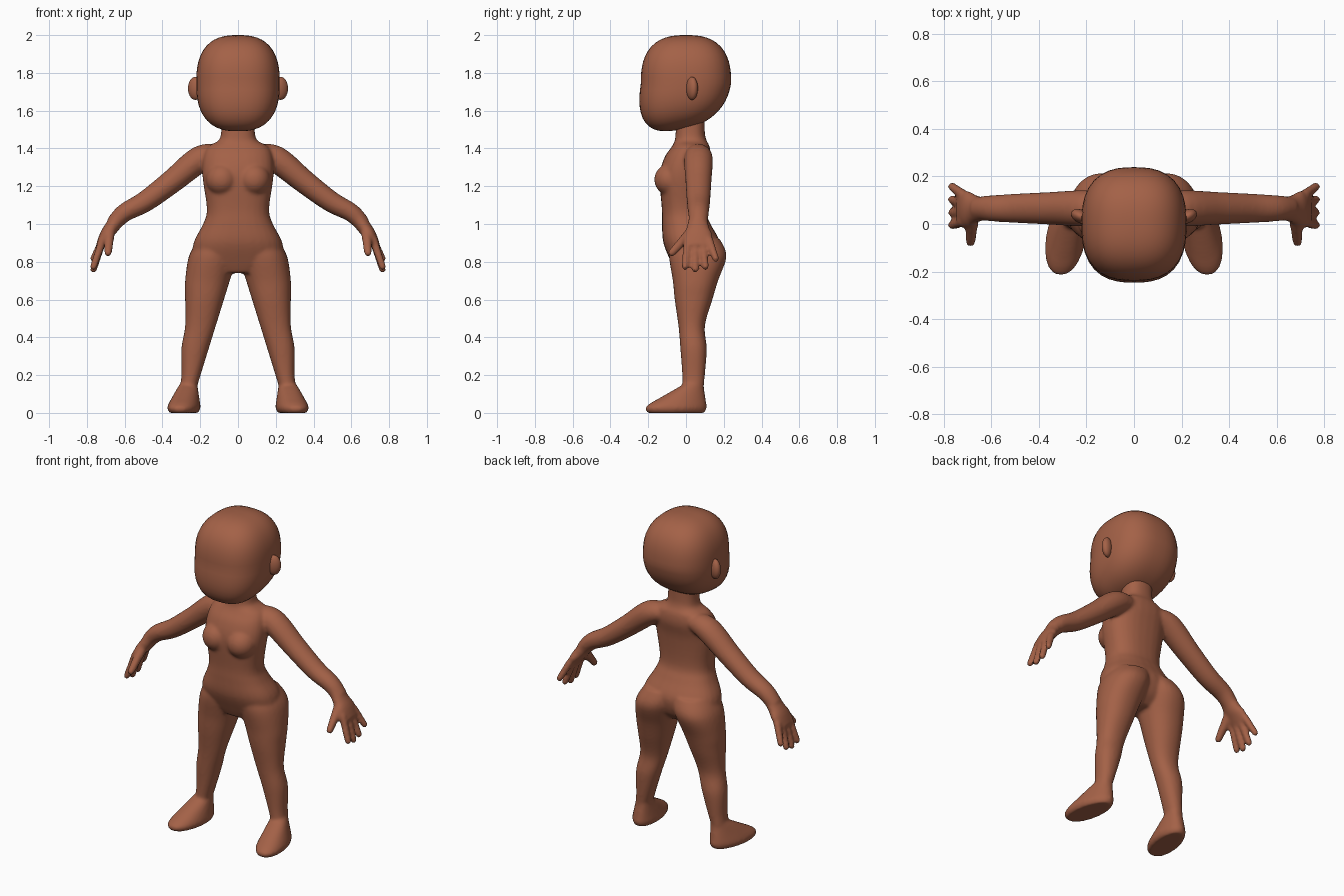
import bpy, bmesh, math
from mathutils import Vector, Matrix

cube = bpy.data.objects.get("Cube")
if cube:
    bpy.data.objects.remove(cube, do_unlink=True)

skin = bpy.data.materials.new("warm brown skin")
skin.use_nodes = True
skin.diffuse_color = (.37, .12, .063, 1)
skin.node_tree.nodes["Principled BSDF"].inputs["Base Color"].default_value = skin.diffuse_color
SIDES = 28


def spline(rows, steps=5):
    """Smoothly resample a list of equal-length rows."""
    rows = [Vector(row) for row in rows]
    last = len(rows) - 1
    result = []
    for i in range(last):
        start, end = rows[i], rows[i + 1]
        slope_in = (end - rows[max(i - 1, 0)]) / 2
        slope_out = (rows[min(i + 2, last)] - start) / 2
        for k in range(steps):
            t = k / steps
            ease = t * t * (3 - 2 * t)
            result.append(start.lerp(end, ease) + slope_in * (t * (1 - t) ** 2)
                          - slope_out * (t * t * (1 - t)))
    return result + [rows[last]]


def oval(center, u, v, power=2):
    """Ring of points on a superellipse."""
    ring = []
    for i in range(SIDES):
        angle = math.tau * i / SIDES
        c, s = math.cos(angle), math.sin(angle)
        ring.append(center + u * math.copysign(abs(c) ** (2 / power), c)
                    + v * math.copysign(abs(s) ** (2 / power), s))
    return ring


def loft(bm, rings, side):
    """Join rings into a closed tube, flipped across the middle for the right side."""
    loops = [[bm.verts.new((p.x * side, p.y, p.z)) for p in ring] for ring in rings]
    for lower, upper in zip(loops, loops[1:]):
        for i in range(SIDES):
            j = (i + 1) % SIDES
            bm.faces.new((lower[i], lower[j], upper[j], upper[i]))
    bm.faces.new(loops[0])
    bm.faces.new(loops[-1])


def level_rings(rows, power=2.2):
    """Level sections from rows of z, x min, x max, y front, y back."""
    return [oval(Vector(((left + right) / 2, (front + back) / 2, z)),
                 Vector(((right - left) / 2, 0, 0)),
                 Vector((0, (back - front) / 2, 0)), power)
            for z, left, right, front, back in spline(rows)]


def path_rings(rows):
    """Sections across a path from rows of x, y, z, thickness, width."""
    rows = spline(rows)
    rings = []
    for i, row in enumerate(rows):
        step = rows[min(i + 1, len(rows) - 1)] - rows[max(i - 1, 0)]
        way = Vector(step[:3]).normalized()
        across = Vector((0, 1, 0)).cross(way).normalized()
        rings.append(oval(Vector(row[:3]), across * row[3], way.cross(across) * row[4]))
    return rings


def ball(bm, center, radii, turn=0):
    matrix = (Matrix.Translation(center) @ Matrix.Rotation(turn, 4, 'Z')
              @ Matrix.Diagonal((*radii, 1)))
    return bmesh.ops.create_uvsphere(bm, u_segments=40, v_segments=28,
                                     radius=1, matrix=matrix)["verts"]


def finger(bm, root, tip, thick, thin, side):
    """Tapered finger with a round tip."""
    loft(bm, path_rings([(*root, thick, thick), (*tip, thin, thin)]), side)
    ball(bm, (tip[0] * side, tip[1], tip[2]), (thin, thin, thin))


def finish(name, bm):
    bmesh.ops.recalc_face_normals(bm, faces=bm.faces)
    for face in bm.faces:
        face.smooth = True
    mesh = bpy.data.meshes.new(name)
    bm.to_mesh(mesh)
    bm.free()
    mesh.materials.append(skin)
    part = bpy.data.objects.new(name, mesh)
    bpy.context.collection.objects.link(part)
    return part


def foot_rings():
    """Wedge that rises from the toes to the ankle, narrow at the heel."""
    rows = []
    for i in range(7):
        z = .025 * i
        rise = max(z - .035, 0)
        inset = .012 if i == 0 else 0
        half = .085 - .3 * rise - inset
        mid = .287 - .1 * rise
        rows.append((z, mid - half, mid + half, 1.75 * rise - .217 + inset,
                     .11 - .15 * rise - inset))
    rings = level_rings(rows)
    for point in (p for ring in rings for p in ring):
        narrow = 1 - 1.1 * max(0, point.y + .02)
        point.x = .287 + (point.x - .287) * narrow - .14 * (point.y + .06)
    return rings


# Torso and neck: z, half width, front depth, back depth
body = bmesh.new()
torso = [(.74, .12, .05, .1), (.8, .23, .08, .16), (.9, .235, .12, .18), (1, .185, .127, .13),
         (1.08, .165, .128, .1), (1.25, .188, .14, .11), (1.35, .185, .115, .13),
         (1.41, .16, .075, .125), (1.44, .105, .06, .11), (1.48, .09, .055, .1),
         (1.58, .085, .05, .1)]
loft(body, level_rings([(z, -w, w, -f, b) for z, w, f, b in torso], 2.4), 1)

# Leg: z, outer x, front, back; the inner edge slants down from the crotch
leg = [(.1, .31, .02, .09), (.2, .3, .02, .1), (.34, .3, .03, .11), (.46, .28, .04, .1),
       (.6, .28, .06, .14), (.7, .28, .07, .17), (.83, .26, .09, .215), (.92, .21, .08, .18)]
leg = [(z, .26 - .31 * z, outer, -f, b) for z, outer, f, b in leg]

# Arm: x and z of its line, thinning evenly to the wrist
arm_line = [(.1, 1.37), (.2, 1.345), (.35, 1.225), (.49, 1.12), (.6, 1.06), (.66, 1)]
arm = []
for i, (x, z) in enumerate(arm_line):
    radius = .077 - .007 * i if i else .05
    arm.append((x, .066, z, radius, radius + .006))

# Palm: x, z, thickness, width
palm = [(.63, 1.04, .04, .047), (.67, .98, .038, .06), (.7, .94, .033, .077),
        (.735, .88, .02, .07)]
palm = [(x, .063, z, thick, wide) for x, z, thick, wide in palm]

for side in (1, -1):
    loft(body, level_rings(leg), side)
    loft(body, foot_rings(), side)
    loft(body, path_rings(arm), side)
    loft(body, path_rings(palm), side)
    # Four fingers fanned out, then the thumb
    for i in range(4):
        tip_z = .76 + .014 * (i - 1) ** 2
        finger(body, (.715, .01 + .037 * i, .92), (.765, .054 * i - .005, tip_z),
               .022, .019, side)
    finger(body, (.68, .03, .96), (.688, -.075, .848), .03, .021, side)
    # Chest
    ball(body, (.085 * side, -.082, 1.235), (.085, .086, .085))

body_part = finish("body", body)
fuse = body_part.modifiers.new("fuse", 'REMESH')
fuse.mode = 'VOXEL'
fuse.voxel_size = .009
fuse.use_smooth_shade = True
relax = body_part.modifiers.new("relax", 'SMOOTH')
relax.factor = .5
relax.iterations = 9

# Head: ball squared off into a rounded box, jaw lower at the front
head = bmesh.new()
squareness = 2.6
for vert in ball(head, (0, 0, 0), (1, 1, 1)):
    size = sum(abs(c) ** squareness for c in vert.co) ** (1 / squareness)
    x, y, z = vert.co / size
    jaw = max(0, min(1, -z))
    y = .239 * y - .04 * jaw
    vert.co = (.221 * x, y, 1.745 + .255 * z + .16 * jaw * (y + .09))
finish("head", head)

# Ears
for side, label in ((1, "left"), (-1, "right")):
    ear = bmesh.new()
    ball(ear, (.225 * side, .032, 1.718), (.042, .028, .061), .45 * side)
    finish(label + "_ear", ear)
